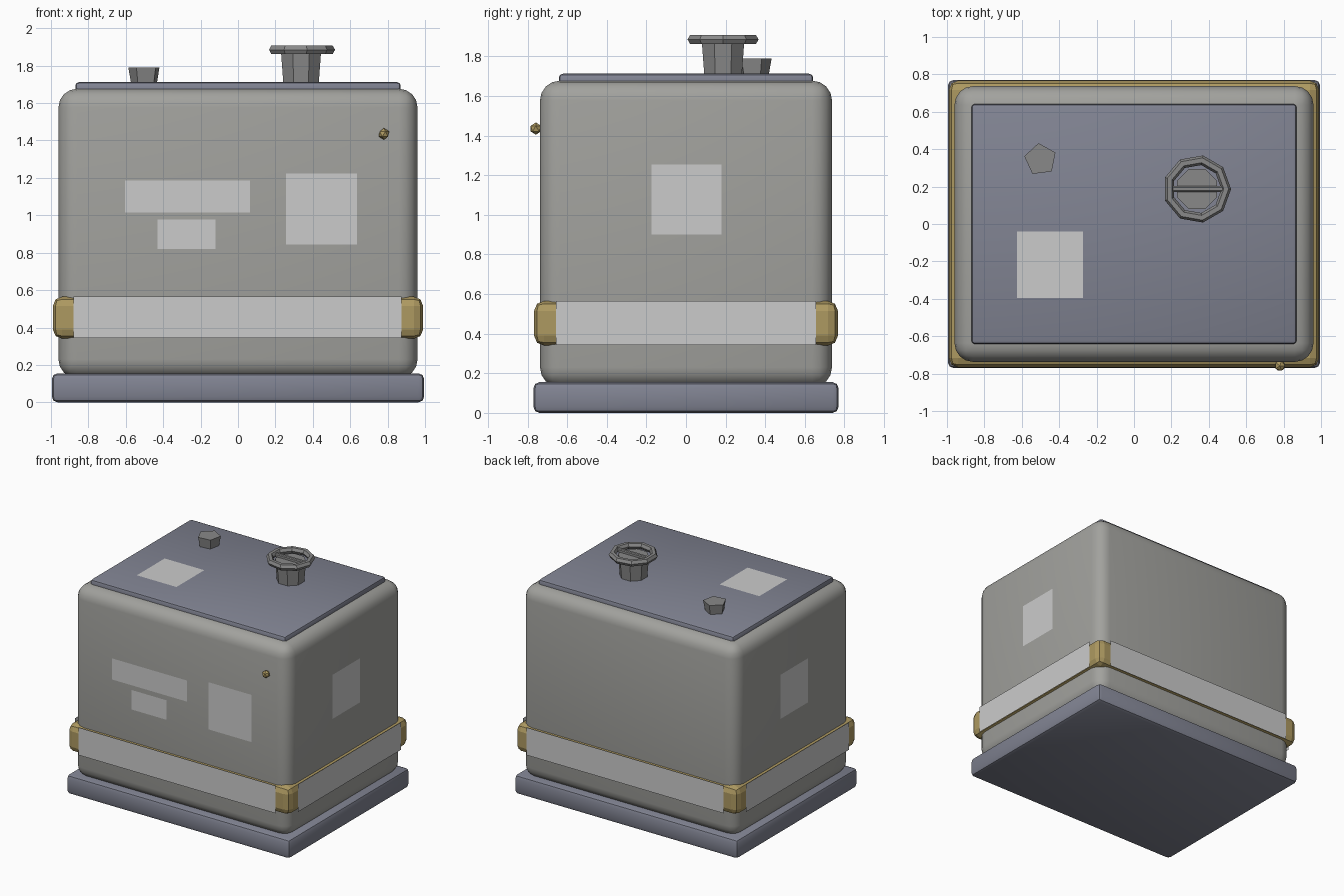
import bpy, math
from mathutils import Vector

if "Cube" in bpy.data.objects:
    bpy.data.objects.remove(bpy.data.objects["Cube"])


def mat(name, rgb):
    m = bpy.data.materials.new(name)
    m.diffuse_color = (*rgb, 1)
    m.use_nodes = True
    m.node_tree.nodes["Principled BSDF"].inputs["Base Color"].default_value = m.diffuse_color
    return m


STEEL = mat("warm_grey", (0.36, 0.36, 0.34))
SLATE = mat("slate", (0.22, 0.23, 0.29))
BRASS = mat("brass", (0.42, 0.32, 0.12))
IRON = mat("iron", (0.25, 0.25, 0.25))


def finish(ob, name, m=None, smooth=None):
    ob.name = name
    if m:
        ob.data.materials.append(m)
    if smooth:
        bpy.ops.object.shade_smooth_by_angle(angle=math.radians(smooth))
    return ob


def box(name, lo, hi, bevel, segs, m, smooth=None):
    lo, hi = Vector(lo), Vector(hi)
    bpy.ops.mesh.primitive_cube_add(size=1, location=(lo + hi) / 2)
    ob = bpy.context.object
    ob.scale = hi - lo
    bpy.ops.object.transform_apply(location=False, rotation=False, scale=True)
    mod = ob.modifiers.new("bevel", 'BEVEL')
    mod.width, mod.segments = bevel, segs
    bpy.ops.object.modifier_apply(modifier=mod.name)
    return finish(ob, name, m, smooth)


def cone(name, sides, r1, r2, x, y, z0, z1, turn=0, m=IRON):
    bpy.ops.mesh.primitive_cone_add(vertices=sides, radius1=r1, radius2=r2, depth=z1 - z0,
                                    location=(x, y, (z0 + z1) / 2), rotation=(0, 0, turn))
    return finish(bpy.context.object, name, m)


def panel(name, side, u0, u1, v0, v1, d):
    """Flat label: u, v are the in-plane ranges, d the distance along the facing axis."""
    place = {"front": lambda u, v: (u, -d, v), "back": lambda u, v: (-u, d, v),
             "right": lambda u, v: (d, u, v), "left": lambda u, v: (-d, -u, v),
             "top": lambda u, v: (u, v, d)}[side]
    me = bpy.data.meshes.new(name)
    me.from_pydata([place(*p) for p in ((u0, v0), (u1, v0), (u1, v1), (u0, v1))], [], [(0, 1, 2, 3)])
    bpy.context.collection.objects.link(bpy.data.objects.new(name, me))


# Tank body, plinth and lid
box("body", (-0.96, -0.737, 0.13), (0.96, 0.737, 1.677), 0.1, 4, STEEL, 40)
box("base", (-0.995, -0.77, 0), (0.995, 0.77, 0.155), 0.03, 2, SLATE, 40)
box("lid", (-0.87, -0.642, 1.63), (0.87, 0.642, 1.712), 0.02, 2, SLATE, 40)

# Brass band around the body, chamfered at the corners
box("band", (-0.99, -0.767, 0.34), (0.99, 0.767, 0.565), 0.05, 2, BRASS)

# Band cover strips
for side in ("front", "back"):
    panel("band_strip_" + side, side, -0.88, 0.875, 0.343, 0.565, 0.77)
for side in ("right", "left"):
    panel("band_strip_" + side, side, -0.655, 0.655, 0.343, 0.565, 0.994)

# Labels
panel("front_label_long", "front", -0.605, 0.065, 1.015, 1.185, 0.741)
panel("front_label_small", "front", -0.43, -0.12, 0.82, 0.977, 0.741)
panel("front_label_square", "front", 0.257, 0.637, 0.843, 1.223, 0.741)
for side in ("right", "left"):
    panel("label_" + side, side, -0.175, 0.178, 0.9, 1.255, 0.964)
panel("label_top", "top", -0.625, -0.272, -0.395, -0.04, 1.716)

# Small brass stud
bpy.ops.mesh.primitive_ico_sphere_add(subdivisions=1, radius=0.031, location=(0.78, -0.758, 1.435))
finish(bpy.context.object, "stud", BRASS)

# Plug
cone("plug", 5, 0.072, 0.088, -0.5, 0.345, 1.70, 1.79, 0.12)

# Valve: stem, hand wheel, cross bar
VX, VY = 0.337, 0.187
cone("valve_stem", 8, 0.102, 0.116, VX, VY, 1.70, 1.875, math.pi / 8)
bpy.ops.mesh.primitive_torus_add(major_segments=9, minor_segments=6, major_radius=0.156,
                                 minor_radius=0.026, location=(VX, VY, 1.885))
finish(bpy.context.object, "valve_wheel", IRON)
box("wheel_bar", (VX - 0.145, VY - 0.015, 1.868), (VX + 0.145, VY + 0.015, 1.898), 0.006, 1, IRON)
